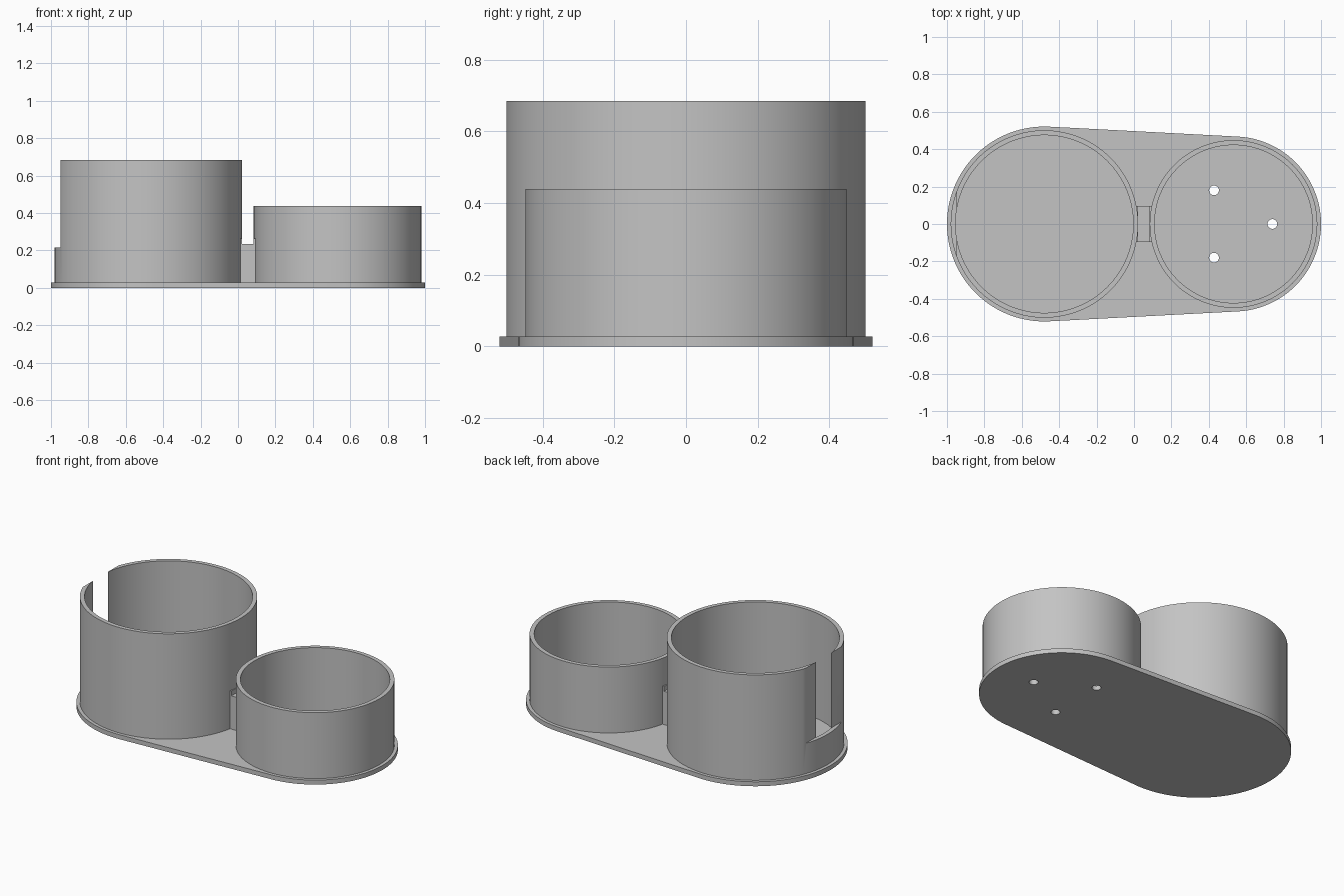
import bpy, bmesh, math
from math import cos, sin, pi

if "Cube" in bpy.data.objects:
    bpy.data.objects.remove(bpy.data.objects["Cube"], do_unlink=True)

BIG_X, BIG_R, BIG_TOP = -0.479, 0.501, 0.685
SMALL_X, SMALL_R, SMALL_TOP = 0.532, 0.448, 0.439
WALL, RIM, BASE_TOP, SEGS = 0.026, 0.02, 0.028, 128

grey = bpy.data.materials.new("plain grey")
grey.use_nodes = True
grey.diffuse_color = (0.55, 0.55, 0.55, 1)
grey.node_tree.nodes["Principled BSDF"].inputs["Base Color"].default_value = (0.55, 0.55, 0.55, 1)


def finish(name, bm):
    bmesh.ops.recalc_face_normals(bm, faces=bm.faces)
    mesh = bpy.data.meshes.new(name)
    bm.to_mesh(mesh)
    bm.free()
    mesh.materials.append(grey)
    obj = bpy.data.objects.new(name, mesh)
    bpy.context.collection.objects.link(obj)
    return obj


def prism(name, outline, z0, z1):
    bm = bmesh.new()
    low = [bm.verts.new((x, y, z0)) for x, y in outline]
    high = [bm.verts.new((x, y, z1)) for x, y in outline]
    bm.faces.new(low[::-1])
    bm.faces.new(high)
    n = len(outline)
    for i in range(n):
        j = (i + 1) % n
        bm.faces.new((low[i], low[j], high[j], high[i]))
    return finish(name, bm)


def box(name, x0, x1, y, z0, z1):
    return prism(name, [(x0, -y), (x1, -y), (x1, y), (x0, y)], z0, z1)


def arc(cx, cy, r, start, end, steps):
    return [(cx + r * cos(start + (end - start) * i / steps),
             cy + r * sin(start + (end - start) * i / steps)) for i in range(steps + 1)]


def tube(name, cx, r, z0, z1):
    bm = bmesh.new()
    rings = []
    for radius, z in ((r, z0), (r, z1), (r - WALL, z1), (r - WALL, z0)):
        rings.append([bm.verts.new((x, y, z))
                      for x, y in arc(cx, 0, radius, 0, 2 * pi, SEGS)[:-1]])
    for k in range(4):
        a, b = rings[k], rings[(k + 1) % 4]
        for i in range(SEGS):
            j = (i + 1) % SEGS
            bm.faces.new((a[i], a[j], b[j], b[i]))
    return finish(name, bm)


def select_only(obj):
    bpy.ops.object.select_all(action='DESELECT')
    obj.select_set(True)
    bpy.context.view_layer.objects.active = obj


def cut(obj, cutter):
    mod = obj.modifiers.new("cut", 'BOOLEAN')
    mod.operation = 'DIFFERENCE'
    mod.solver = 'EXACT'
    mod.object = cutter
    select_only(obj)
    bpy.ops.object.modifier_apply(modifier=mod.name)
    bpy.data.objects.remove(cutter, do_unlink=True)


# Base plate: tapered outline wrapped round both cups
big, small = BIG_R + RIM, SMALL_R + RIM
phi = math.acos((big - small) / (SMALL_X - BIG_X))
outline = arc(SMALL_X, 0, small, -phi, phi, SEGS // 2)
outline += arc(BIG_X, 0, big, phi, 2 * pi - phi, SEGS // 2)
base = prism("base_plate", outline, 0, BASE_TOP)

# Three screw holes under the small cup
for k in range(3):
    a = k * 2 * pi / 3
    hole = arc(SMALL_X + 0.208 * cos(a), 0.208 * sin(a), 0.026, 0, 2 * pi, 32)[:-1]
    cut(base, prism("hole_cutter", hole, -0.1, 0.1))

# Cups, the large one with a flat-cut slot on its outer side
large_cup = tube("large_cup", BIG_X, BIG_R, BASE_TOP, BIG_TOP)
cut(large_cup, box("slot_cutter", -1.2, -0.948, 0.4, 0.217, 0.9))
small_cup = tube("small_cup", SMALL_X, SMALL_R, BASE_TOP, SMALL_TOP)

# Bridge between the cups, with a raised pad on each cup wall
big_edge, small_edge = BIG_X + BIG_R, SMALL_X - SMALL_R
box("bridge", 0.003, 0.1, 0.096, BASE_TOP, 0.235)
box("large_cup_pad", 0.0, big_edge, 0.096, BASE_TOP, 0.265)
box("small_cup_pad", small_edge, 0.103, 0.096, BASE_TOP, 0.265)

for obj in (base, large_cup, small_cup):
    select_only(obj)
    bpy.ops.object.shade_smooth_by_angle(angle=math.radians(30))
